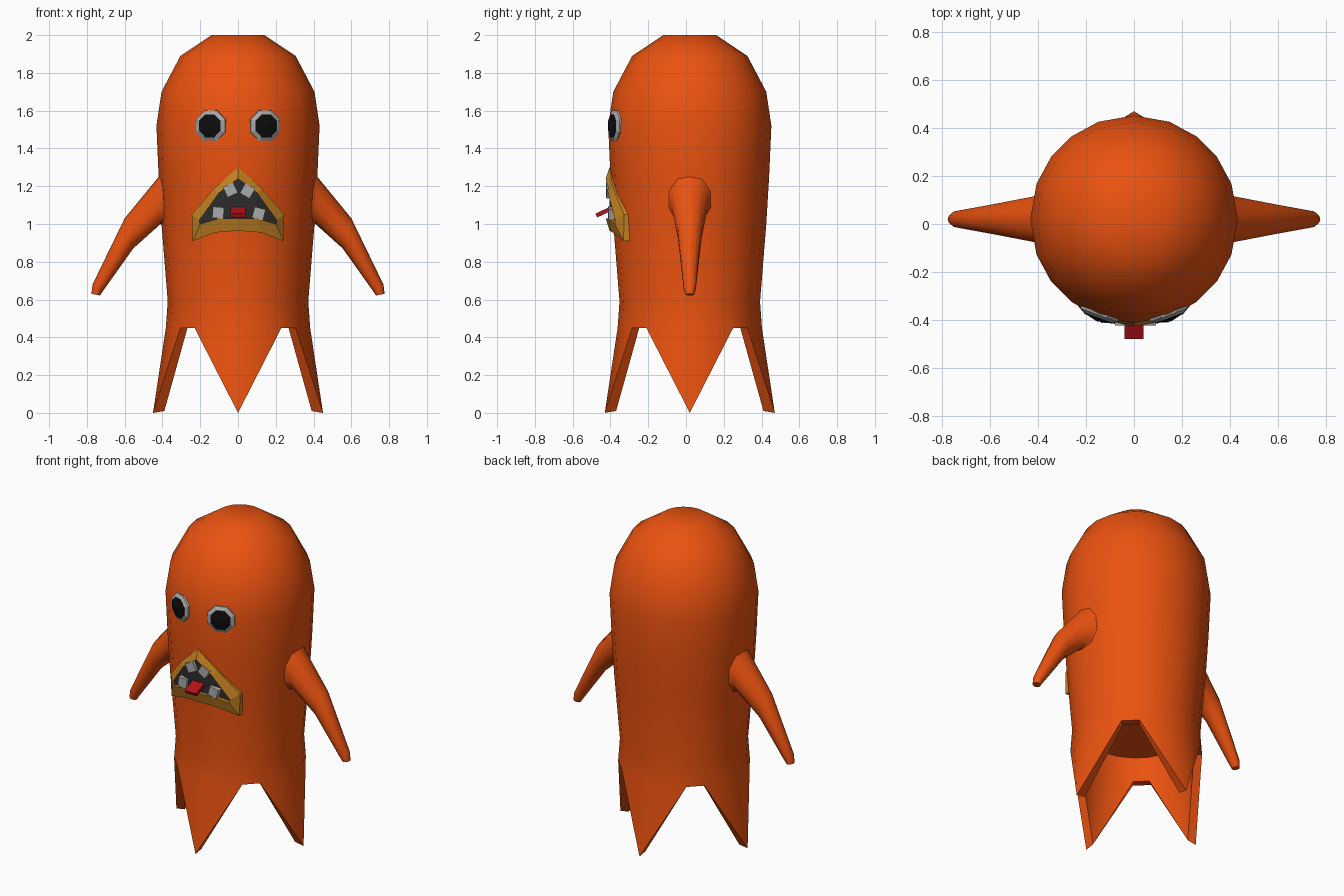
import bpy, bmesh
from math import sin, cos, pi, radians, sqrt
from mathutils import Matrix, Vector

if "Cube" in bpy.data.objects:
    bpy.data.objects.remove(bpy.data.objects["Cube"])

CY = 0.02  # y of the body axis


def material(name, rgb):
    m = bpy.data.materials.new(name)
    m.diffuse_color = (*rgb, 1)
    m.use_nodes = True
    m.node_tree.nodes["Principled BSDF"].inputs["Base Color"].default_value = m.diffuse_color
    return m


ORANGE = material("orange", (0.83, 0.085, 0.005))
OCHRE = material("ochre", (0.55, 0.22, 0.015))
BLACK = material("black", (0.004, 0.004, 0.004))
DARK = material("dark_grey", (0.025, 0.025, 0.025))
GREY = material("light_grey", (0.4, 0.4, 0.4))
RED = material("red", (0.45, 0.006, 0.01))


def finish(name, bm, mat, smooth=None):
    bmesh.ops.recalc_face_normals(bm, faces=bm.faces)
    me = bpy.data.meshes.new(name)
    bm.to_mesh(me)
    bm.free()
    ob = bpy.data.objects.new(name, me)
    bpy.context.collection.objects.link(ob)
    me.materials.append(mat)
    if smooth:
        bpy.ops.object.select_all(action='DESELECT')
        ob.select_set(True)
        bpy.context.view_layer.objects.active = ob
        bpy.ops.object.shade_smooth_by_angle(angle=radians(smooth))
    return ob


def bridge(bm, a, b):
    n = len(a)
    for i in range(n):
        bm.faces.new((a[i], a[(i + 1) % n], b[(i + 1) % n], b[i]))


# Body: 20-sided lathe with four pointed legs and a hollow underside
ANGLES = [radians(90 * q + a) for q in range(4) for a in (0, 20, 37, 53, 70)]


def body_ring(bm, r, z):
    return [bm.verts.new((r * cos(a), CY + r * sin(a), z)) for a in ANGLES]


def leg_tips(bm, ring, r, z):
    tips = []
    for q in range(4):
        a = q * pi / 2
        tip = bm.verts.new((r * cos(a), CY + r * sin(a), z))
        for k in range(-2, 2):
            bm.faces.new((ring[(5 * q + k) % 20], ring[(5 * q + k + 1) % 20], tip))
        tips.append(tip)
    return tips


bm = bmesh.new()
outer = [body_ring(bm, r, z) for r, z in (
    (0.14, 2.0), (0.305, 1.89), (0.405, 1.70), (0.432, 1.52),
    (0.42, 1.25), (0.405, 1.0), (0.372, 0.59), (0.382, 0.45))]
inner = [body_ring(bm, r, z) for r, z in ((0.32, 0.60), (0.335, 0.45))]
for rings in (outer, inner):
    bm.faces.new(rings[0])
    for a, b in zip(rings, rings[1:]):
        bridge(bm, a, b)
lo, li = outer[-1], inner[-1]
to, ti = leg_tips(bm, lo, 0.45, 0.0), leg_tips(bm, li, 0.39, 0.01)
for q in range(4):
    l, r, n = (5 * q - 2) % 20, (5 * q + 2) % 20, (5 * q + 3) % 20
    for k in (l, r):
        bm.faces.new((lo[k], to[q], ti[q], li[k]))
    bm.faces.new((lo[r], lo[n], li[n], li[r]))
finish("body", bm, ORANGE, 50)

# Arms: tapered tubes, each section given by upper point, lower point, half width
SECTIONS = [((0.36, 1.33), (0.36, 0.96), 0.14), ((0.42, 1.25), (0.41, 1.0), 0.10),
            ((0.60, 1.03), (0.555, 0.87), 0.066), ((0.77, 0.68), (0.715, 0.645), 0.034),
            ((0.776, 0.63), (0.73, 0.622), 0.024)]
for side, name in ((-1, "left_arm"), (1, "right_arm")):
    bm = bmesh.new()
    rings = []
    for up, dn, w in SECTIONS:
        u, d = Vector(up), Vector(dn)
        ring = []
        for k in range(10):
            t = 2 * pi * k / 10
            p = (u + d) / 2 + (u - d) / 2 * cos(t)
            ring.append(bm.verts.new((side * p.x, CY + w * sin(t), p.y)))
        rings.append(ring)
    for a, b in zip(rings, rings[1:]):
        bridge(bm, a, b)
    bm.faces.new(rings[0])
    bm.faces.new(rings[-1])
    finish(name, bm, ORANGE, 60)


# Eyes: octagonal rims with low cone pupils, turned outwards on the head
def stacked_disc(name, side, steps, mat):
    bm = bmesh.new()
    d = Vector((side * sin(radians(20)), -cos(radians(20)), 0))
    across = Vector((-d.y, d.x, 0))
    rings = []
    for r, out in steps:
        c = Vector((0, CY, 1.52)) + d * out
        rings.append([bm.verts.new(c + across * (r * cos(t)) + Vector((0, 0, r * sin(t))))
                      for t in [pi / 8 + k * pi / 4 for k in range(8)]])
    for a, b in zip(rings, rings[1:]):
        bridge(bm, a, b)
    bm.faces.new(rings[0])
    bm.faces.new(rings[-1])
    finish(name, bm, mat)


for side, label in ((-1, "left"), (1, "right")):
    stacked_disc(label + "_eye_rim", side, [(0.09, 0.405), (0.088, 0.425), (0.068, 0.437)], GREY)
    stacked_disc(label + "_pupil", side, [(0.066, 0.430), (0.066, 0.438), (0.004, 0.452)], BLACK)

# Mouth: lip outline and dark opening wrapped around the front of the body
LIP = [(0, 1.30), (0.13, 1.185), (0.245, 1.05), (0.24, 0.91), (0.12, 0.955), (0, 0.965)]
HOLE = [(0, 1.24), (0.10, 1.165), (0.205, 1.02), (0.20, 1.0), (0.10, 1.03), (0, 1.03)]


def wrapped_loop(bm, half, r):
    pts = half + [(-x, z) for x, z in half[-2:0:-1]]
    return [bm.verts.new((x, CY - sqrt(r * r - x * x), z)) for x, z in pts]


bm = bmesh.new()
loops = [wrapped_loop(bm, h, r) for h, r in
         ((LIP, 0.385), (LIP, 0.425), (HOLE, 0.445), (HOLE, 0.415))]
for a, b in zip(loops, loops[1:]):
    bridge(bm, a, b)
finish("lips", bm, OCHRE)

bm = bmesh.new()
v = wrapped_loop(bm, HOLE, 0.424)
for q in ((0, 1, 4, 5), (1, 2, 3, 4), (0, 5, 6, 9), (9, 6, 7, 8)):
    bm.faces.new([v[i] for i in q])
finish("mouth_opening", bm, DARK)


def box(name, loc, size, rot, mat):
    bm = bmesh.new()
    bmesh.ops.create_cube(bm, size=1, matrix=Matrix.Translation(loc) @ rot @ Matrix.Diagonal((*size, 1)))
    finish(name, bm, mat)


# Teeth and tongue
for i, (x, z, tilt) in enumerate(((-0.04, 1.18, -25), (0.05, 1.175, 30),
                                  (-0.105, 1.06, 5), (0.11, 1.055, 15))):
    y = CY - sqrt(0.425 ** 2 - x * x)
    box(f"tooth_{i + 1}", (x, y, z), (0.06, 0.04, 0.06), Matrix.Rotation(radians(tilt), 4, 'Y'), GREY)
box("tongue", (0, -0.425, 1.068), (0.08, 0.11, 0.022), Matrix.Rotation(radians(25), 4, 'X'), RED)
